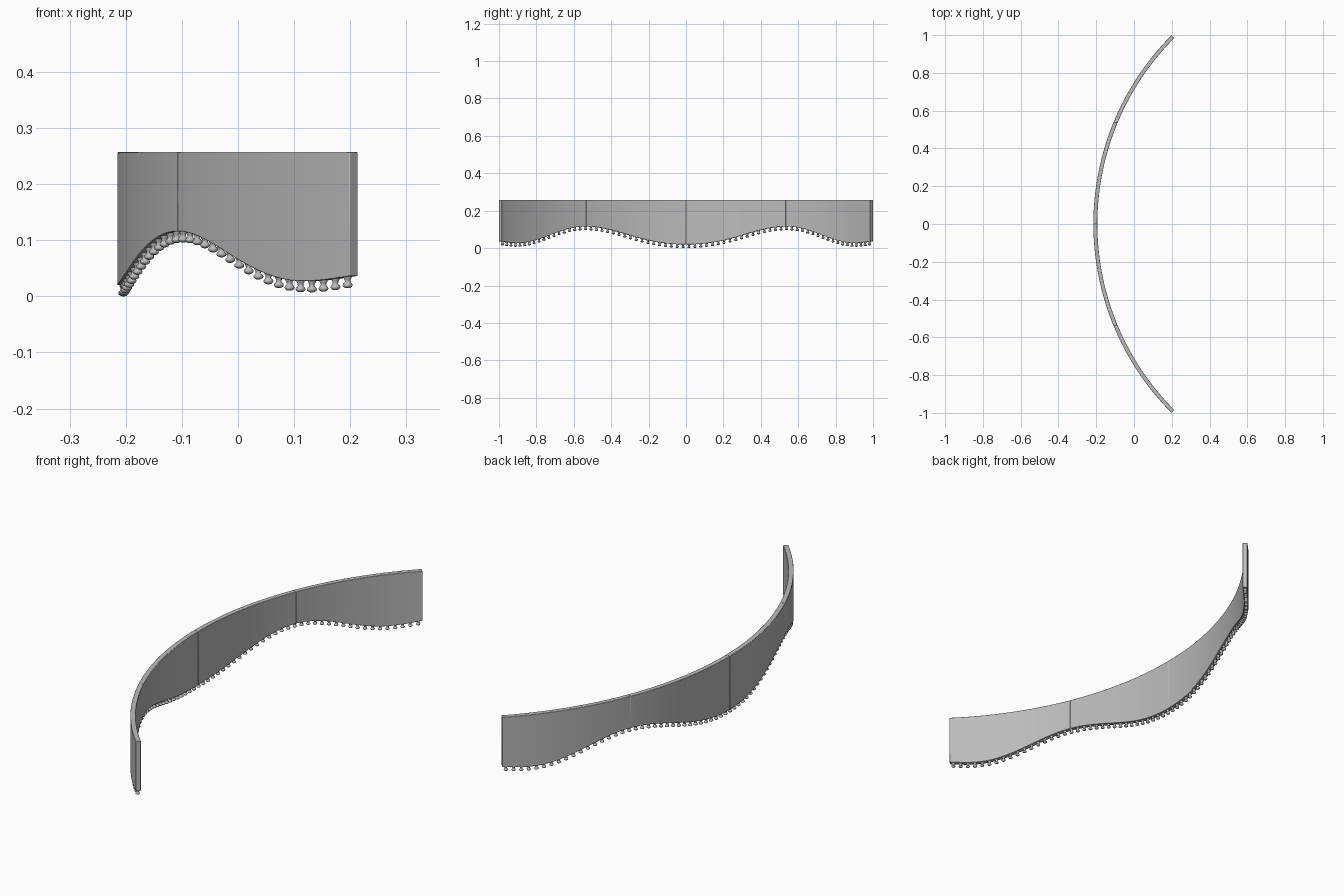
import bpy, bmesh, math

cube = bpy.data.objects.get("Cube")
if cube:
    bpy.data.objects.remove(cube, do_unlink=True)

CENTRE_X = 1.199        # axis of the quarter circle
R_OUT, R_IN = 1.414, 1.393
TOP = 0.257
R_MID = (R_OUT + R_IN) / 2

grey = bpy.data.materials.new("warm_grey")
grey.use_nodes = True
colour = (0.5, 0.5, 0.5, 1)
grey.diffuse_color = colour
grey.node_tree.nodes["Principled BSDF"].inputs["Base Color"].default_value = colour


def ease(a, b, t):
    return a + (b - a) * (1 - math.cos(math.pi * t)) / 2


def hem(deg):
    """Height of the scalloped lower edge at an angle from the middle."""
    a = abs(deg)
    if a < 22.5:
        return ease(0.02, 0.116, (a / 22.5) ** 1.15)
    if a < 40:
        return ease(0.116, 0.027, (a - 22.5) / 17.5)
    return ease(0.027, 0.046, (a - 40) / 10)


def on_arc(radius, deg, z):
    a = math.radians(deg)
    return (CENTRE_X - radius * math.cos(a), radius * math.sin(a), z)


def finish(bm, name, angle):
    bmesh.ops.recalc_face_normals(bm, faces=bm.faces)
    mesh = bpy.data.meshes.new(name)
    bm.to_mesh(mesh)
    bm.free()
    mesh.materials.append(grey)
    obj = bpy.data.objects.new(name, mesh)
    bpy.context.collection.objects.link(obj)
    bpy.ops.object.select_all(action='DESELECT')
    obj.select_set(True)
    bpy.context.view_layer.objects.active = obj
    bpy.ops.object.shade_smooth_by_angle(angle=math.radians(angle))
    return obj


def skin(bm, rings, closed_ends=True):
    """Join equal rings of vertices into a capped tube."""
    n = len(rings[0])
    for a, b in zip(rings, rings[1:]):
        for i in range(n):
            j = (i + 1) % n
            bm.faces.new((a[i], a[j], b[j], b[i]))
    if closed_ends:
        bm.faces.new(rings[0])
        bm.faces.new(rings[-1])


# Curved panels with a scalloped hem and softened edges
def panel(name, start, end, steps=24):
    bm = bmesh.new()
    rings = []
    for k in range(steps + 1):
        d = start + (end - start) * k / steps
        z = hem(d)
        corners = [(R_OUT, z), (R_OUT, TOP), (R_IN, TOP), (R_IN, z)]
        rings.append([bm.verts.new(on_arc(r, d, h)) for r, h in corners])
    skin(bm, rings)
    obj = finish(bm, name, 35)
    bevel = obj.modifiers.new("soft_edges", 'BEVEL')
    bevel.width = 0.0015
    bevel.segments = 2
    bevel.limit_method = 'ANGLE'
    bevel.angle_limit = math.radians(50)


for i, name in enumerate(["front_end", "front_middle", "back_middle", "back_end"]):
    panel(name + "_panel", -45 + 22.5 * i, -22.5 + 22.5 * i)

# Fringe of small turned bobbles: radius and drop below the hem
PROFILE = [(0.007, -0.004), (0.007, 0.002), (0.0055, 0.004), (0.0048, 0.008),
           (0.0055, 0.010), (0.008, 0.012), (0.0088, 0.0145), (0.008, 0.017),
           (0.005, 0.0192), (0.002, 0.02)]
COUNT, SIDES, REACH = 70, 12, 44.35
bm = bmesh.new()
for k in range(COUNT):
    d = -REACH + 2 * REACH * k / (COUNT - 1)
    x, y, z = on_arc(R_MID, d, hem(d))
    rings = []
    for r, drop in PROFILE:
        ring = []
        for s in range(SIDES):
            a = math.tau * s / SIDES
            ring.append(bm.verts.new((x + r * math.cos(a), y + r * math.sin(a), z - drop)))
        rings.append(ring)
    skin(bm, rings)
finish(bm, "bobble_fringe", 50)
